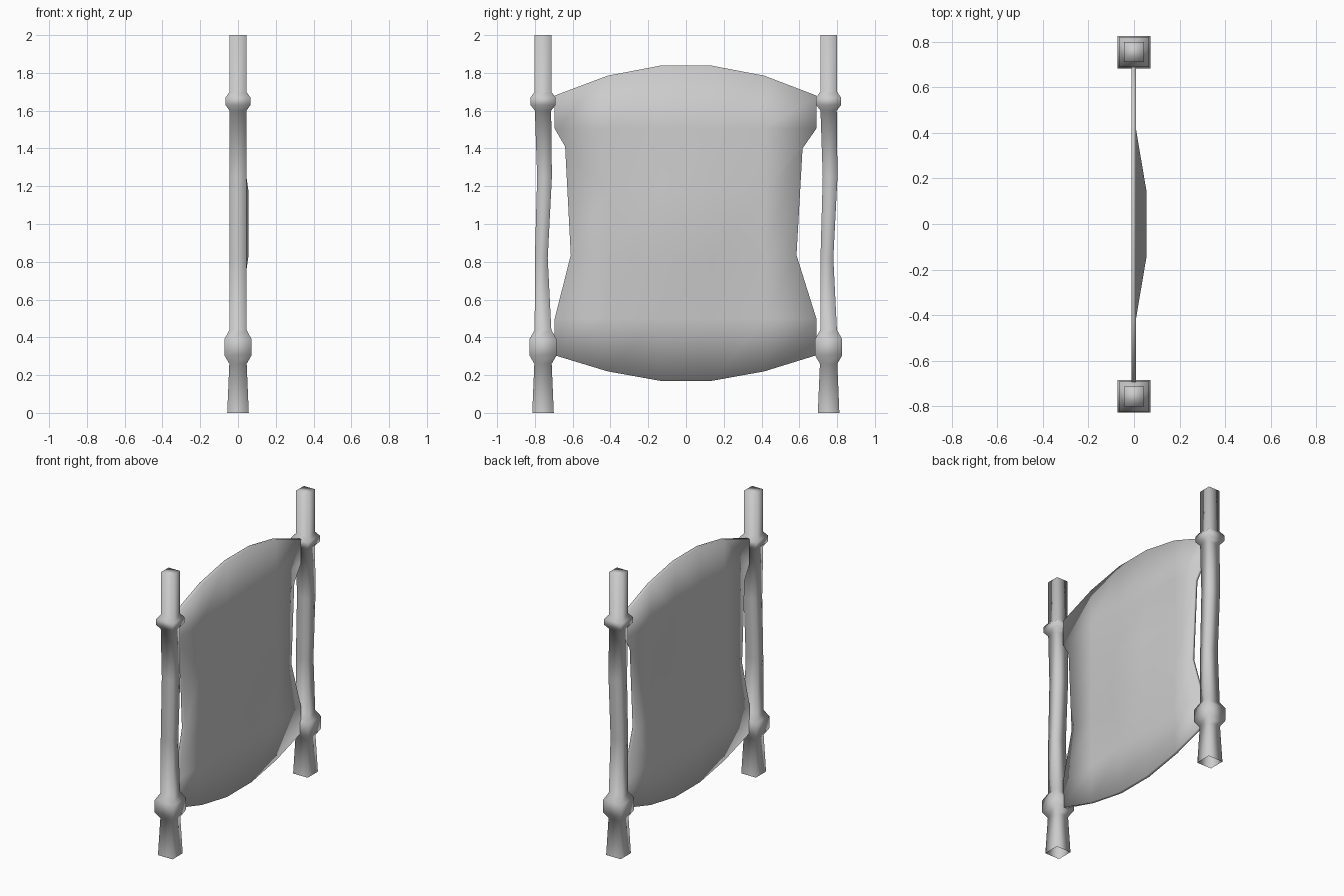
import bpy, bmesh

if "Cube" in bpy.data.objects:
    bpy.data.objects.remove(bpy.data.objects["Cube"])


def finish(bm, name):
    bmesh.ops.recalc_face_normals(bm, faces=bm.faces)
    mesh = bpy.data.meshes.new(name)
    bm.to_mesh(mesh)
    bm.free()
    for p in mesh.polygons:
        p.use_smooth = True
    obj = bpy.data.objects.new(name, mesh)
    bpy.context.collection.objects.link(obj)
    return obj


# Post rings: height, half width in x, half width in y, sideways bend in y
RINGS = [
    (0.00, 0.057, 0.057, 0), (0.26, 0.046, 0.046, 0),
    (0.305, 0.072, 0.072, 0), (0.39, 0.072, 0.072, 0),
    (0.44, 0.045, 0.044, 0), (0.82, 0.045, 0.034, -0.009),
    (1.25, 0.045, 0.039, 0.008), (1.60, 0.045, 0.043, 0),
    (1.63, 0.066, 0.066, 0), (1.67, 0.066, 0.066, 0),
    (1.70, 0.044, 0.044, 0), (2.00, 0.044, 0.044, 0),
]


def post(name, y):
    bm = bmesh.new()
    loops = [[bm.verts.new((sx * hx, y + dy + sy * hy, z))
              for sx, sy in ((-1, -1), (1, -1), (1, 1), (-1, 1))]
             for z, hx, hy, dy in RINGS]
    for a, b in zip(loops, loops[1:]):
        for i in range(4):
            j = (i + 1) % 4
            bm.faces.new((a[i], a[j], b[j], b[i]))
    bm.faces.new(loops[-1])  # top cap, the foot stays open
    return finish(bm, name)


post("left_post", -0.757)
post("right_post", 0.755)

# Stretched hide panel: 5 x 5 double-sided sheet with a shallow central bulge
COLS = [-0.695, -0.415, -0.138, 0.138, 0.415, 0.69]
BOTTOM = [0.305, 0.22, 0.17, 0.17, 0.22, 0.305]
TOP = [1.68, 1.785, 1.838, 1.838, 1.785, 1.68]
ROWS = [None, 0.50, 0.835, 1.17, 1.505, None]
SIDES = {(0, 2): (-0.61, 0.835), (0, 3): (-0.64, 1.41),
         (5, 2): (0.585, 0.835), (5, 3): (0.617, 1.40)}

bm = bmesh.new()


def sheet(x0):
    grid = []
    for r in range(6):
        row = []
        for c in range(6):
            z = BOTTOM[c] if r == 0 else TOP[c] if r == 5 else ROWS[r]
            y, z = SIDES.get((c, r), (COLS[c], z))
            bulge = 0.047 if r in (2, 3) and c in (2, 3) else 0
            row.append(bm.verts.new((x0 + bulge, y, z)))
        grid.append(row)
    for r in range(5):
        for c in range(5):
            bm.faces.new((grid[r][c], grid[r][c + 1],
                          grid[r + 1][c + 1], grid[r + 1][c]))
    # outline of the sheet, in order
    return (grid[0][:5] + [grid[r][5] for r in range(5)]
            + grid[5][:0:-1] + [grid[r][0] for r in range(5, 0, -1)])


# Join the two sheets along the rim
rim_a, rim_b = sheet(0.009), sheet(-0.012)
for i in range(len(rim_a)):
    j = (i + 1) % len(rim_a)
    bm.faces.new((rim_a[i], rim_a[j], rim_b[j], rim_b[i]))
finish(bm, "hide_panel")
